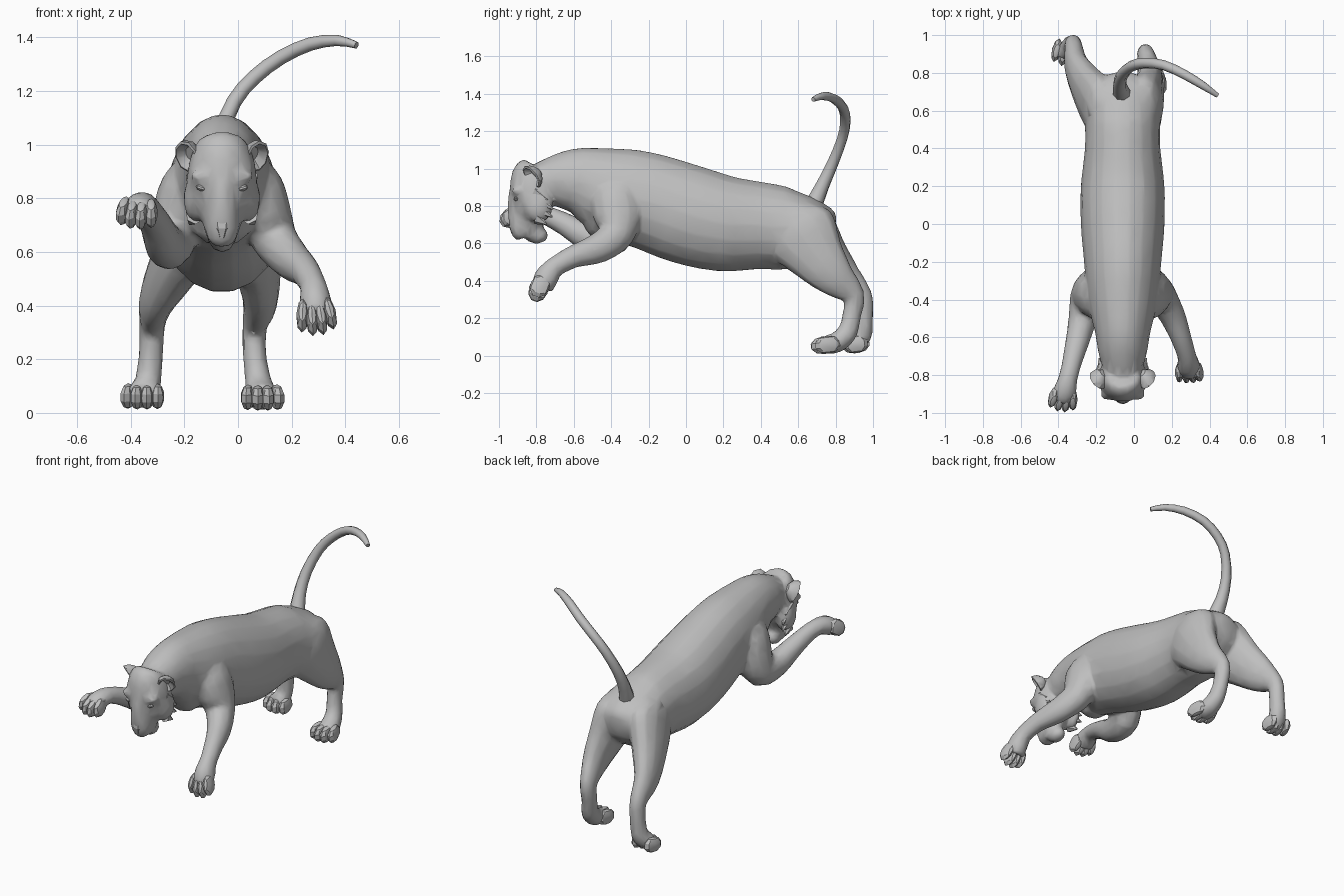
import bpy, bmesh, math
from mathutils import Vector, Matrix

old = bpy.data.objects.get("Cube")
if old:
    bpy.data.objects.remove(old, do_unlink=True)

grey = bpy.data.materials.new("stone_grey")
grey.use_nodes = True
COL = (0.52, 0.52, 0.52, 1)
grey.diffuse_color = COL
grey.node_tree.nodes["Principled BSDF"].inputs["Base Color"].default_value = COL

CX = -0.06   # the torso's own middle line


def finish(name, bm, angle=35):
    bmesh.ops.recalc_face_normals(bm, faces=bm.faces[:])
    me = bpy.data.meshes.new(name)
    bm.to_mesh(me)
    bm.free()
    ob = bpy.data.objects.new(name, me)
    bpy.context.collection.objects.link(ob)
    me.materials.append(grey)
    bpy.ops.object.select_all(action='DESELECT')
    bpy.context.view_layer.objects.active = ob
    ob.select_set(True)
    bpy.ops.object.shade_smooth_by_angle(angle=math.radians(angle))
    return ob


def resample(secs, steps):
    """Catmull-Rom through sections of (x, y, z, half width, half depth)."""
    out, n = [], len(secs)
    for i in range(n - 1):
        a, b, c, d = (secs[max(0, min(n - 1, i + k))] for k in (-1, 0, 1, 2))
        for s in range(steps):
            t = s / steps
            out.append([0.5 * (2 * q + (r - p) * t + (2 * p - 5 * q + 4 * r - w) * t * t
                        + (3 * q - p - 3 * r + w) * t ** 3) for p, q, r, w in zip(a, b, c, d)])
    out.append(list(secs[-1]))
    return out


def loft(bm, secs, sides=16, steps=3, ref=(1, 0, 0)):
    """Closed tube of elliptical rings; half width is measured along ref."""
    pts = resample(secs, steps)
    rings = []
    for i, p in enumerate(pts):
        t = (Vector(pts[min(i + 1, len(pts) - 1)][:3]) - Vector(pts[max(i - 1, 0)][:3])).normalized()
        side = Vector(ref)
        side = (side - t * side.dot(t)).normalized()
        up = t.cross(side)
        rings.append([bm.verts.new(Vector(p[:3]) + side * p[3] * math.cos(a) + up * p[4] * math.sin(a))
                      for a in (2 * math.pi * k / sides for k in range(sides))])
    for r0, r1 in zip(rings, rings[1:]):
        for k in range(sides):
            j = (k + 1) % sides
            bm.faces.new((r0[k], r0[j], r1[j], r1[k]))
    bm.faces.new(rings[0])
    bm.faces.new(rings[-1])


def blob(bm, pos, size, rot=None, seg=10):
    """Ellipsoid with half sizes along its own axes."""
    m = Matrix.Translation(pos) @ (rot or Matrix()) @ Matrix.Diagonal((*size, 1))
    bmesh.ops.create_uvsphere(bm, u_segments=seg, v_segments=seg - 3, radius=1, matrix=m)


def frame(direction, side=(1, 0, 0)):
    """Rotation with y along direction and x as near to side as it can be."""
    y = Vector(direction).normalized()
    x = Vector(side)
    x = (x - y * x.dot(y)).normalized()
    z = x.cross(y)
    return Matrix((x, y, z)).transposed().to_4x4()


# Body mass: torso, neck, head and limbs fused into one skin
torso = [(CX, *s) for s in (
    (-0.80, 0.945, .09, .09), (-0.70, 0.94, .125, .14), (-0.58, 0.935, .145, .18),
    (-0.48, 0.905, .17, .217), (-0.36, 0.865, .19, .25), (-0.2, 0.825, .205, .262),
    (0, 0.757, .222, .27), (0.2, 0.707, .222, .26), (0.4, 0.695, .20, .235),
    (0.55, 0.68, .20, .22), (0.68, 0.69, .185, .165), (0.77, 0.70, .12, .10),
    (0.80, 0.70, .05, .05))]
head = [(CX, *s) for s in (
    (-0.80, 1.01, .085, .075), (-0.815, 0.975, .11, .115), (-0.815, 0.89, .13, .13),
    (-0.825, 0.81, .125, .11), (-0.84, 0.74, .085, .09), (-0.845, 0.68, .065, .075),
    (-0.84, 0.635, .05, .055))]
muzzle = [(CX, *s) for s in (
    (-0.885, 0.93, .05, .045), (-0.905, 0.86, .048, .045), (-0.905, 0.79, .05, .05),
    (-0.895, 0.72, .062, .055), (-0.885, 0.66, .058, .05), (-0.87, 0.635, .04, .035))]
front_left_leg = [
    (0.04, -0.40, 0.92, .07, .10), (0.07, -0.38, 0.84, .10, .13), (0.10, -0.365, 0.74, .10, .13),
    (0.14, -0.38, 0.64, .085, .095), (0.20, -0.48, 0.57, .07, .08), (0.248, -0.60, 0.53, .056, .062),
    (0.28, -0.70, 0.475, .05, .055), (0.288, -0.745, 0.42, .06, .066), (0.293, -0.77, 0.36, .058, .06)]
front_right_leg = [
    (-0.16, -0.40, 0.92, .07, .10), (-0.19, -0.38, 0.84, .10, .13), (-0.22, -0.365, 0.74, .10, .13),
    (-0.25, -0.39, 0.635, .09, .10), (-0.275, -0.52, 0.635, .075, .08), (-0.31, -0.66, 0.71, .06, .06),
    (-0.345, -0.80, 0.77, .05, .05), (-0.365, -0.88, 0.765, .062, .056), (-0.375, -0.925, 0.74, .06, .055)]
hind_left_leg = [
    (0.03, 0.55, 0.75, .09, .13), (0.05, 0.61, 0.66, .105, .20), (0.075, 0.70, 0.53, .085, .155),
    (0.083, 0.795, 0.42, .066, .11), (0.062, 0.895, 0.32, .047, .062), (0.062, 0.885, 0.21, .045, .05),
    (0.075, 0.86, 0.12, .05, .055), (0.085, 0.80, 0.068, .062, .055), (0.09, 0.74, 0.06, .064, .048)]
hind_right_leg = [
    (-0.15, 0.55, 0.75, .09, .13), (-0.18, 0.62, 0.66, .105, .19), (-0.25, 0.73, 0.53, .088, .145),
    (-0.305, 0.835, 0.42, .065, .105), (-0.32, 0.94, 0.32, .048, .058), (-0.325, 0.95, 0.21, .046, .05),
    (-0.335, 0.945, 0.12, .05, .052), (-0.35, 0.91, 0.075, .06, .055), (-0.355, 0.88, 0.065, .064, .05)]

bm = bmesh.new()
for part, sides in ((torso, 18), (head, 14), (muzzle, 10), (front_left_leg, 12), (front_right_leg, 12),
                    (hind_left_leg, 12), (hind_right_leg, 12)):
    loft(bm, part, sides)
for s in (-1, 1):
    # brow ridges and cheeks
    blob(bm, (CX + s * .075, -0.905, 0.875), (.05, .03, .022), Matrix.Rotation(s * -0.35, 4, 'Y'))
    blob(bm, (CX + s * .095, -0.79, 0.80), (.05, .08, .09))
blob(bm, (CX, -0.80, 0.645), (.05, .065, .047))     # chin
blob(bm, (CX, -0.46, 0.76), (.14, .10, .14))        # breastbone
body = finish("body", bm)
rm = body.modifiers.new("fuse", 'REMESH')
rm.mode, rm.voxel_size, rm.use_smooth_shade = 'VOXEL', 0.012, True
sm = body.modifiers.new("blend", 'SMOOTH')
sm.factor, sm.iterations = 0.5, 5
dc = body.modifiers.new("facets", 'DECIMATE')
dc.ratio = 0.08


# Paws: four deep toes, the middle two reaching furthest
def paw(name, pos, direction, width, length, depth):
    bm = bmesh.new()
    rot = frame(direction)
    for u in (-1, -1 / 3, 1 / 3, 1):
        local = Vector((u * width * .72, -u * u * length * .3, 0))
        spread = rot @ Matrix.Rotation(-u * 0.15, 4, 'Z')
        blob(bm, Vector(pos) + rot.to_3x3() @ local, (width * .35, length, depth), spread, 8)
    finish(name, bm, 30)


paw("front_left_paw", (0.293, -0.79, 0.35), (0.1, -0.35, -0.9), .07, .066, .052)
paw("front_right_paw", (-0.378, -0.938, 0.738), (-0.15, -0.8, -0.55), .072, .064, .05)
paw("hind_left_paw", (0.092, 0.735, 0.056), (0.05, -1, -0.12), .076, .072, .048)
paw("hind_right_paw", (-0.357, 0.895, 0.06), (-0.1, -1, -0.12), .076, .066, .048)

# Tail
bm = bmesh.new()
tail = [(-0.06, 0.68, 0.80, .05), (-0.075, 0.73, 0.91, .038), (-0.065, 0.785, 1.03, .032),
        (-0.015, 0.835, 1.16, .029), (0.06, 0.852, 1.25, .028), (0.16, 0.84, 1.325, .027),
        (0.27, 0.79, 1.375, .025), (0.37, 0.73, 1.388, .021), (0.442, 0.68, 1.37, .013)]
loft(bm, [(*p, p[3]) for p in tail], 8, 2, (0.3, -1, 0.1))
finish("tail", bm, 60)

# Ears (hollow cups), cheek tufts and eyes, mirrored about the head
for s, tag in ((1, "left"), (-1, "right")):
    # the cup opens forward, outward and down; rings run back, rim, hollow
    bm = bmesh.new()
    rot = frame((s * .5, -0.6, -0.45))
    rings = []
    for d, w, h in ((-.055, .022, .025), (-.03, .046, .055), (0, .052, .07), (.004, .044, .06), (-.025, .02, .03)):
        rings.append([bm.verts.new(rot @ Vector((w * math.cos(a), d, h * math.sin(a)))
                                   + Vector((CX + s * .132, -0.825, 0.955)))
                      for a in (math.tau * k / 9 for k in range(9))])
    for r0, r1 in zip(rings, rings[1:]):
        for k in range(9):
            bm.faces.new((r0[k], r0[k - 1], r1[k - 1], r1[k]))
    bm.faces.new(rings[0])
    bm.faces.new(rings[-1])
    finish(tag + "_ear", bm)

    bm = bmesh.new()
    for y, z, ln in ((-0.80, 0.87, .08), (-0.77, 0.82, .08), (-0.77, 0.775, .075), (-0.79, 0.73, .06)):
        d = Vector((s * .25, 0.75, -0.45)).normalized()
        m = Matrix.Translation(Vector((CX + s * .105, y, z)) + d * ln * .4)
        m = m @ d.to_track_quat('Z', 'Y').to_matrix().to_4x4()
        bmesh.ops.create_cone(bm, cap_ends=True, segments=6, radius1=.034, radius2=.004, depth=ln, matrix=m)
    finish(tag + "_cheek_tuft", bm, 25)

    bm = bmesh.new()
    blob(bm, (CX + s * .078, -0.908, 0.838), (.02, .014, .011), Matrix.Rotation(s * -0.3, 4, 'Y'), 8)
    finish(tag + "_eye", bm)

# Nose: a tapered wedge at the muzzle tip
bm = bmesh.new()
loft(bm, [(CX, -0.93, 0.715, .034, .016), (CX, -0.93, 0.69, .03, .018), (CX, -0.92, 0.655, .012, .015)], 6, 1)
finish("nose", bm, 20)
